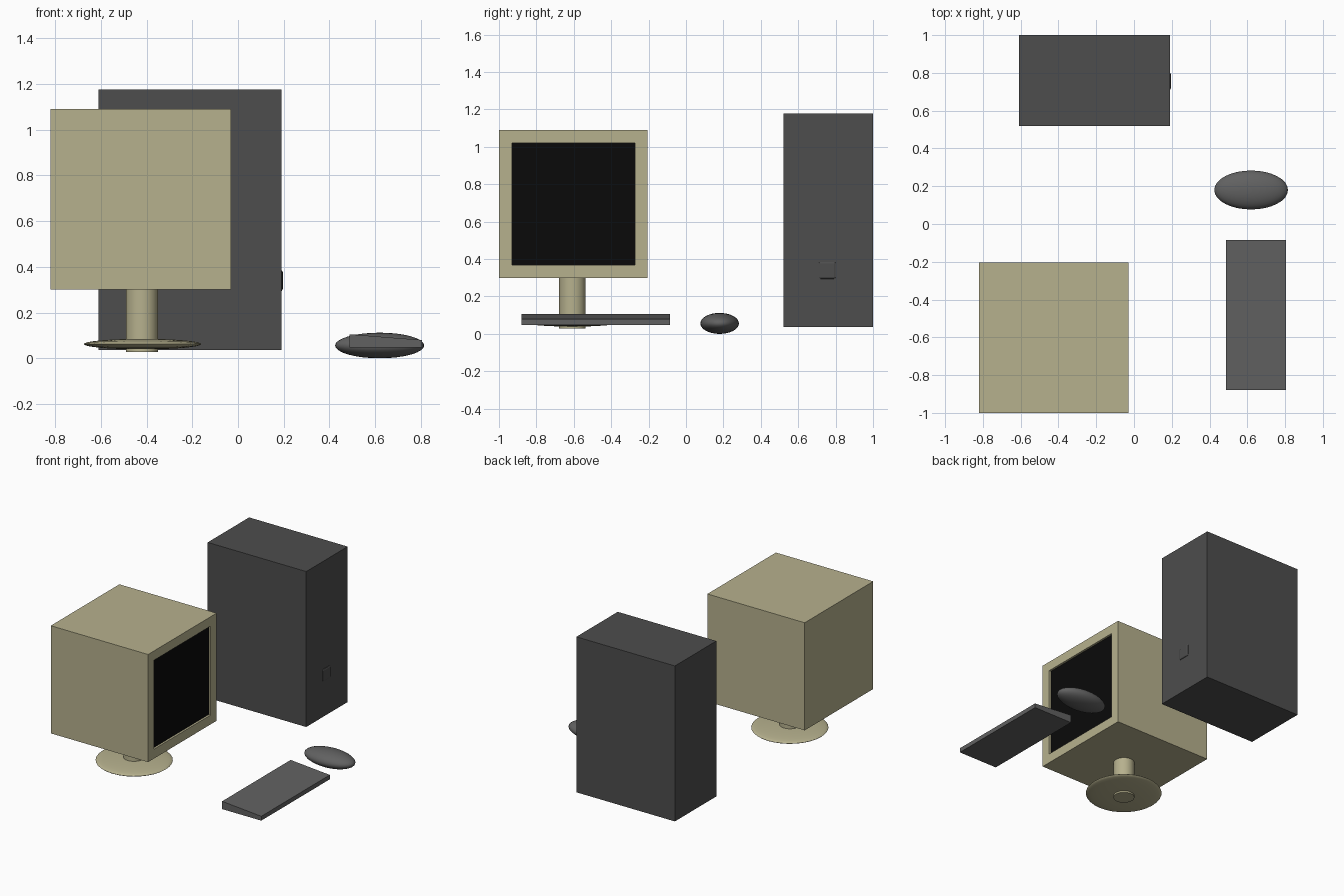
import bpy, bmesh, math

if "Cube" in bpy.data.objects:
    bpy.data.objects.remove(bpy.data.objects["Cube"])

def material(name, color):
    m = bpy.data.materials.new(name)
    m.diffuse_color = (*color, 1)
    m.use_nodes = True
    m.node_tree.nodes["Principled BSDF"].inputs["Base Color"].default_value = m.diffuse_color
    return m

BEIGE = material("beige", (0.47, 0.44, 0.27))
BLACK = material("black", (0.003, 0.003, 0.003))
DARK = material("dark_grey", (0.075, 0.075, 0.075))
GREY = material("mid_grey", (0.12, 0.12, 0.12))

def finish(bm, name, mat, smooth=False):
    bmesh.ops.recalc_face_normals(bm, faces=bm.faces)
    me = bpy.data.meshes.new(name)
    bm.to_mesh(me)
    bm.free()
    ob = bpy.data.objects.new(name, me)
    bpy.context.collection.objects.link(ob)
    me.materials.append(mat)
    if smooth:
        bpy.ops.object.select_all(action='DESELECT')
        ob.select_set(True)
        bpy.context.view_layer.objects.active = ob
        bpy.ops.object.shade_smooth_by_angle(angle=math.radians(40))
    return ob

def box_mesh(lo, hi):
    bm = bmesh.new()
    bmesh.ops.create_cube(bm, size=1)
    for v in bm.verts:
        v.co = [a + (c + 0.5) * (b - a) for a, b, c in zip(lo, hi, v.co)]
    bm.normal_update()
    return bm

def ellipsoid(name, center, radii, mat):
    bm = bmesh.new()
    bmesh.ops.create_uvsphere(bm, u_segments=32, v_segments=16, radius=1)
    bmesh.ops.scale(bm, vec=radii, verts=bm.verts)
    bmesh.ops.translate(bm, vec=center, verts=bm.verts)
    return finish(bm, name, mat, True)

# Monitor housing with a recessed screen on the +x side
bm = box_mesh((-0.82, -1.0, 0.30), (-0.03, -0.205, 1.09))
screen = [f for f in bm.faces if f.normal.x > 0.9][0]
bmesh.ops.inset_region(bm, faces=[screen], thickness=0.097)
ext = bmesh.ops.extrude_face_region(bm, geom=[screen])
bmesh.ops.delete(bm, geom=[screen], context='FACES')
bmesh.ops.translate(bm, vec=(-0.015, 0, 0),
                    verts=[g for g in ext["geom"] if isinstance(g, bmesh.types.BMVert)])
for g in ext["geom"]:
    if isinstance(g, bmesh.types.BMFace):
        g.material_index = 1
monitor = finish(bm, "monitor", BEIGE)
monitor.data.materials.append(BLACK)

# Monitor stand: column and flattened disc foot
bm = bmesh.new()
bmesh.ops.create_cone(bm, cap_ends=True, segments=32, radius1=0.071, radius2=0.071, depth=0.29)
bmesh.ops.translate(bm, vec=(-0.42, -0.607, 0.173), verts=bm.verts)
finish(bm, "stand_column", BEIGE, True)
ellipsoid("stand_foot", (-0.418, -0.607, 0.062), (0.257, 0.257, 0.023), BEIGE)

# Tower case and its bevelled power button
finish(box_mesh((-0.61, 0.52, 0.036), (0.19, 1.0, 1.177)), "tower_case", DARK)
bm = box_mesh((0.145, 0.708, 0.292), (0.196, 0.802, 0.388))
bmesh.ops.bevel(bm, geom=bm.edges[:], offset=0.012, segments=2, affect='EDGES', profile=0.5)
finish(bm, "power_button", DARK)

# Keyboard wedge, higher on the side nearest the monitor
bm = box_mesh((0.487, -0.88, 0.048), (0.805, -0.085, 0.105))
for v in bm.verts:
    if v.co.x > 0.6 and v.co.z > 0.1:
        v.co.z = 0.08
finish(bm, "keyboard", GREY)

# Mouse
ellipsoid("mouse", (0.62, 0.18, 0.056), (0.195, 0.103, 0.056), GREY)
